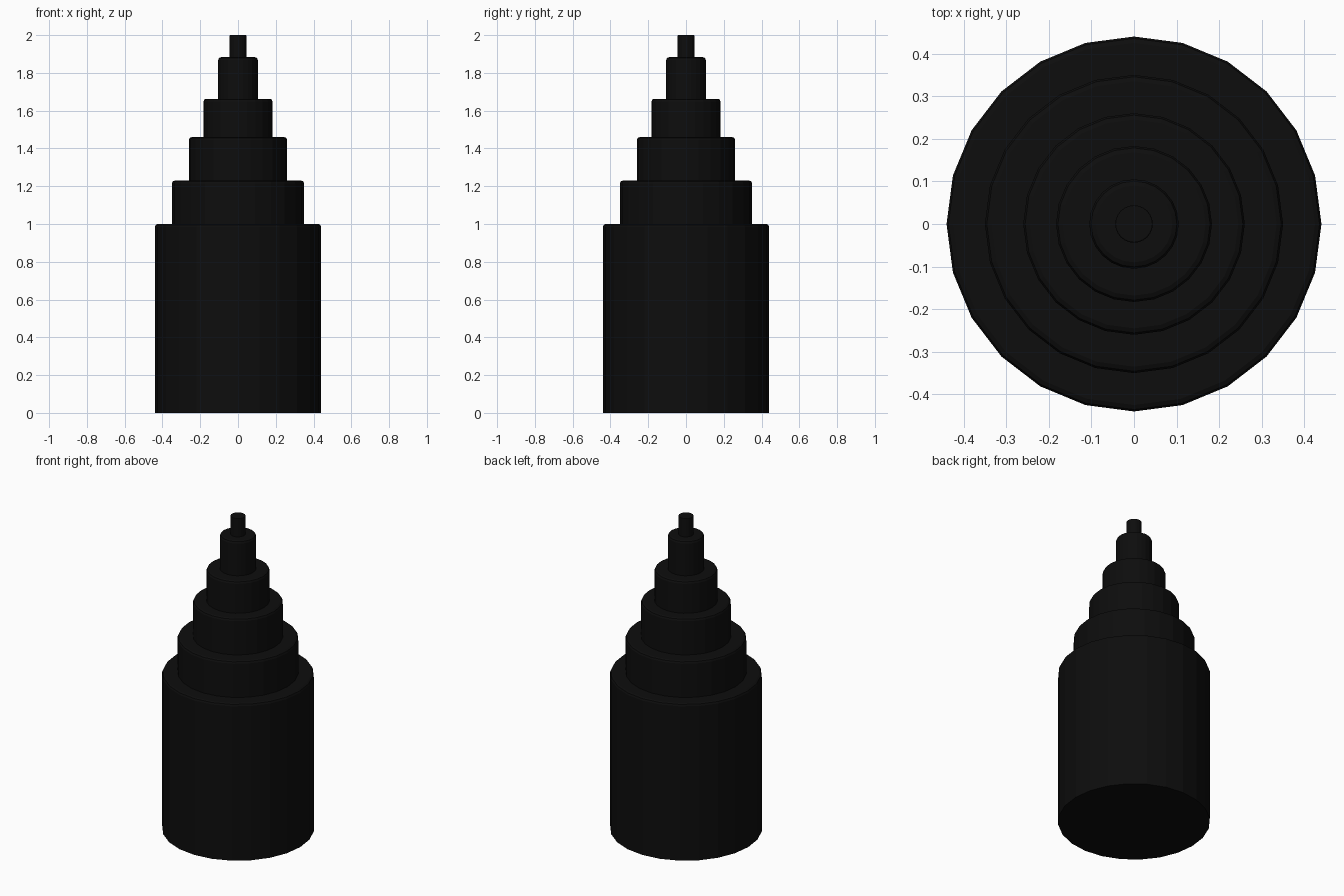
import bpy
import bmesh
import math

if "Cube" in bpy.data.objects:
    bpy.data.objects.remove(bpy.data.objects["Cube"])

SIDES = 24
BEVEL = 0.015

black = bpy.data.materials.new("black")
black.diffuse_color = (0.004, 0.004, 0.004, 1)
black.use_nodes = True
black.node_tree.nodes["Principled BSDF"].inputs["Base Color"].default_value = black.diffuse_color


def tier(name, radius, z0, z1, bevel):
    """Upright 24-sided cylinder with a small chamfer round its top rim."""
    profile = [(radius, z0), (radius, z1 - bevel),
               (radius - bevel * 0.3, z1 - bevel * 0.3), (radius - bevel, z1)]
    bm = bmesh.new()
    rings = []
    for r, z in profile:
        rings.append([bm.verts.new((r * math.cos(2 * math.pi * i / SIDES),
                                    r * math.sin(2 * math.pi * i / SIDES), z))
                      for i in range(SIDES)])
    for low, high in zip(rings, rings[1:]):
        for i in range(SIDES):
            j = (i + 1) % SIDES
            bm.faces.new((low[i], low[j], high[j], high[i]))
    bm.faces.new(rings[0][::-1])
    bm.faces.new(rings[-1])
    mesh = bpy.data.meshes.new(name)
    bm.to_mesh(mesh)
    bm.free()
    mesh.materials.append(black)
    obj = bpy.data.objects.new(name, mesh)
    bpy.context.collection.objects.link(obj)


# Stacked tiers from the wide base to the thin tip: name, radius, top height
tiers = [("base_drum", 0.44, 1.0), ("second_tier", 0.35, 1.23),
         ("third_tier", 0.26, 1.46), ("fourth_tier", 0.183, 1.663),
         ("fifth_tier", 0.105, 1.883), ("tip", 0.044, 2.0)]
bottom = 0.0
for name, radius, top in tiers:
    tier(name, radius, bottom, top, 0.003 if name == "tip" else BEVEL)
    bottom = top
